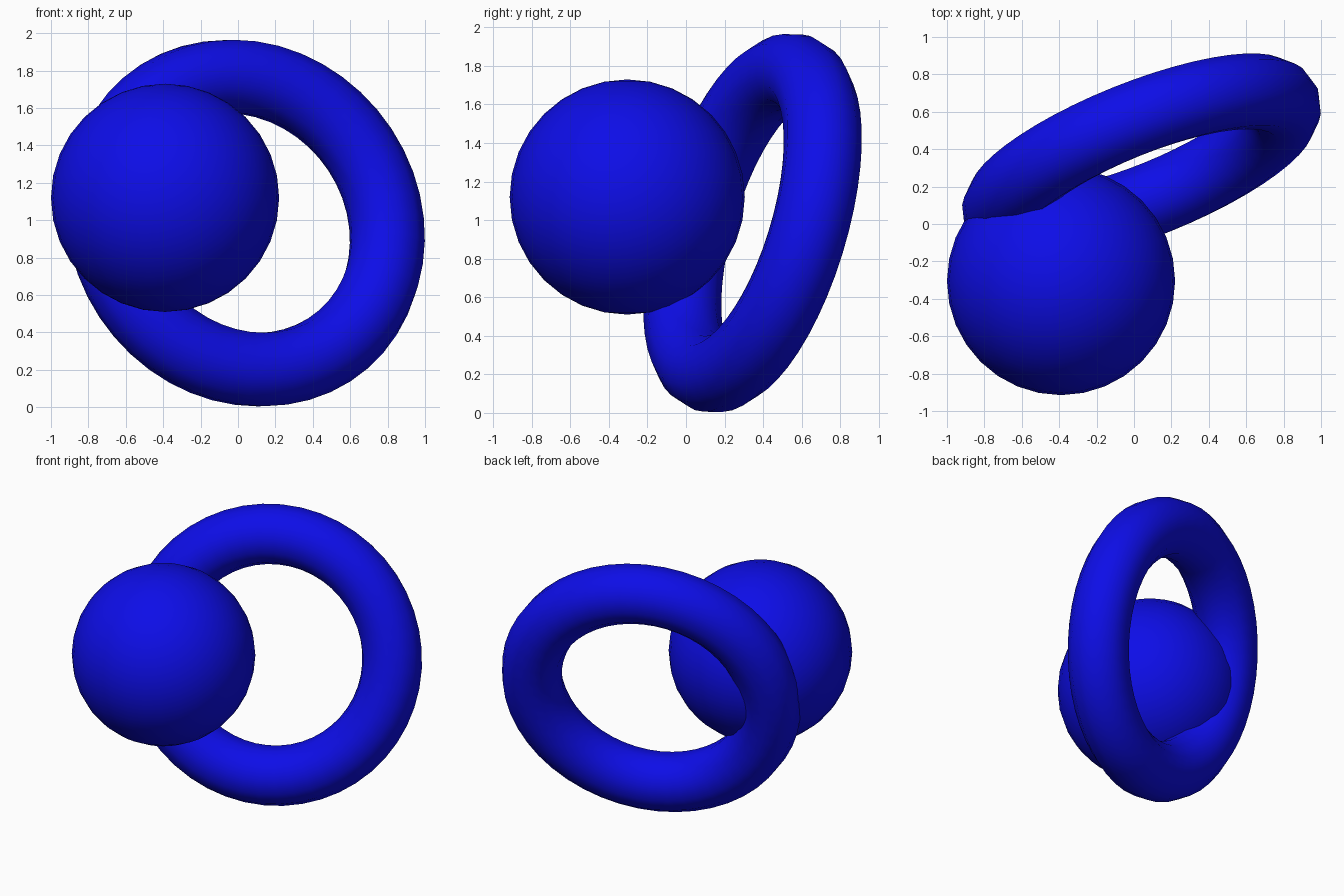
import bpy
from mathutils import Vector

if "Cube" in bpy.data.objects:
    bpy.data.objects.remove(bpy.data.objects["Cube"])

blue = bpy.data.materials.new("blue")
blue.diffuse_color = (0.004, 0.004, 0.8, 1)
blue.use_nodes = True
blue.node_tree.nodes["Principled BSDF"].inputs["Base Color"].default_value = blue.diffuse_color


def finish(name):
    ob = bpy.context.object
    ob.name = name
    ob.data.materials.append(blue)
    bpy.ops.object.shade_smooth()


# ball at the front left
bpy.ops.mesh.primitive_uv_sphere_add(segments=32, ring_count=16, radius=0.61,
                                     location=(-0.39, -0.305, 1.12))
finish("ball")

# tilted ring passing behind and through the ball
axis = Vector((0.36, -0.894, 0.268))
bpy.ops.mesh.primitive_torus_add(major_segments=48, minor_segments=12,
                                 major_radius=0.813, minor_radius=0.203,
                                 location=(0.04, 0.345, 0.985),
                                 rotation=axis.to_track_quat('Z', 'Y').to_euler())
finish("ring")
